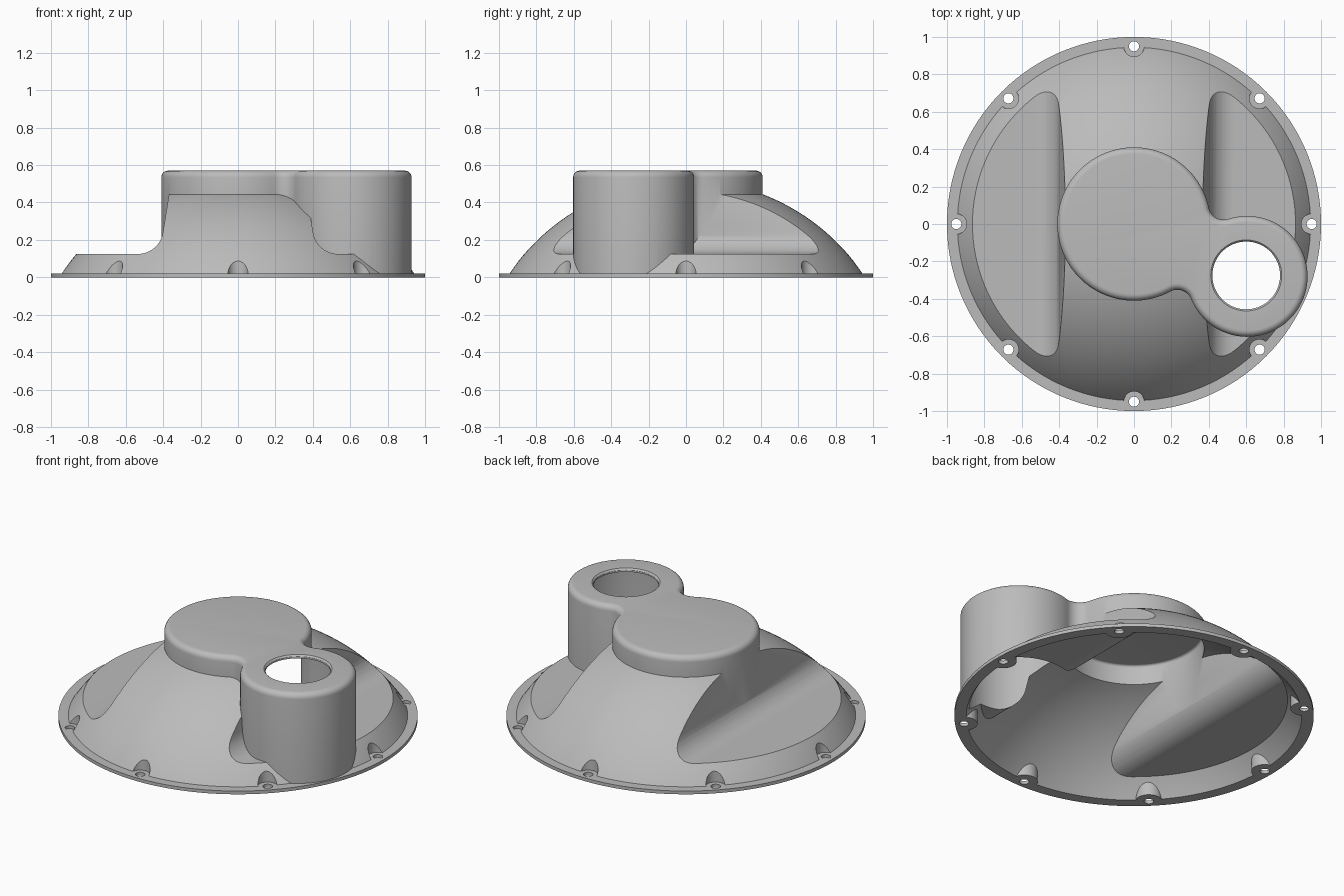
import bpy, bmesh
from math import pi, tau, sin, cos, atan2, sqrt, hypot

cube = bpy.data.objects.get("Cube")
if cube:
    bpy.data.objects.remove(cube, do_unlink=True)

WALL = 0.02
TOP = 0.57
ROUND = 0.035
DOME_R, DOME_Z = 1.142, -0.622
TOWER, TOWER_R = (0, 0), 0.41
PORT, PORT_R = (0.605, -0.28), 0.323
NECK_R = 0.08

grey = bpy.data.materials.new("cast grey")
grey.use_nodes = True
colour = (0.5, 0.5, 0.5, 1)
grey.diffuse_color = colour
grey.node_tree.nodes["Principled BSDF"].inputs["Base Color"].default_value = colour


def loft(name, rings):
    """Closed solid through rings of equal point count."""
    bm = bmesh.new()
    loops = [[bm.verts.new(p) for p in ring] for ring in rings]
    n = len(loops[0])
    for low, high in zip(loops, loops[1:]):
        for i in range(n):
            j = (i + 1) % n
            bm.faces.new((low[i], low[j], high[j], high[i]))
    bm.faces.new(loops[0][::-1])
    bm.faces.new(loops[-1])
    bmesh.ops.recalc_face_normals(bm, faces=bm.faces)
    mesh = bpy.data.meshes.new(name)
    bm.to_mesh(mesh)
    bm.free()
    mesh.materials.append(grey)
    obj = bpy.data.objects.new(name, mesh)
    bpy.context.collection.objects.link(obj)
    return obj


def lathe(name, profile, centre=(0, 0), n=128):
    return loft(name, [[(centre[0] + r * cos(tau * i / n), centre[1] + r * sin(tau * i / n), z)
                        for i in range(n)] for r, z in profile])


def combine(target, tool, operation):
    """Apply a boolean and discard the tool."""
    bpy.context.view_layer.objects.active = target
    mod = target.modifiers.new("combine", "BOOLEAN")
    mod.operation, mod.solver, mod.object = operation, "EXACT", tool
    bpy.ops.object.modifier_apply(modifier=mod.name)
    bpy.data.objects.remove(tool, do_unlink=True)


def dome(name, radius, base):
    """Spherical cap with a short straight skirt below."""
    start = max(base, 0)
    a0 = atan2(start - DOME_Z, sqrt(radius ** 2 - (start - DOME_Z) ** 2))
    profile = [(radius * cos(a), DOME_Z + radius * sin(a))
               for a in (a0 + (pi / 2 - 0.02 - a0) * i / 32 for i in range(33))]
    if base < 0:
        profile.insert(0, (profile[0][0], base))
    return lathe(name, profile)


def side_pocket(side, offset):
    """Flat shelf blending up into a leaning wall, run along y."""
    radius = 0.135 + offset
    cx, cz, lean = 0.535, 0.26, 0.16
    points = [(cx - radius * cos(a), cz - radius * sin(a))
              for a in (lean + (pi / 2 - lean) * i / 14 for i in range(15))]
    x, z = points[0]
    points = [(x - lean * (0.8 - z), 0.8)] + points + [(1.3, cz - radius), (1.3, 0.8)]
    return loft("pocket_cutter", [[(side * x, y, z) for x, z in points] for y in (-1.3, 1.3)])


def arc(centre, radius, start, sweep, n):
    return [(centre[0] + radius * cos(start + sweep * i / n),
             centre[1] + radius * sin(start + sweep * i / n)) for i in range(n)]


def keyhole(offset):
    """Outline of the two round towers joined by filleted necks."""
    dx, dy = PORT[0] - TOWER[0], PORT[1] - TOWER[1]
    d = hypot(dx, dy)
    a, b = TOWER_R + NECK_R, PORT_R + NECK_R
    along = (a * a - b * b + d * d) / (2 * d)
    across = sqrt(a * a - along * along)
    ux, uy = dx / d, dy / d
    upper = (ux * along - uy * across, uy * along + ux * across)
    lower = (ux * along + uy * across, uy * along - ux * across)
    a1, a2 = (atan2(p[1], p[0]) for p in (upper, lower))
    b1, b2 = (atan2(p[1] - PORT[1], p[0] - PORT[0]) for p in (upper, lower))

    def short(angle):
        return (angle + pi) % tau - pi

    neck = NECK_R + offset
    return (arc(TOWER, TOWER_R - offset, a1, (a2 - a1) % tau, 80)
            + arc(lower, neck, a2 + pi, short(b2 - a2), 14)
            + arc(PORT, PORT_R - offset, b2, (b1 - b2) % tau, 72)
            + arc(upper, neck, b1 + pi, short(a1 - b1), 14))


def towers(name, offset, base):
    top, edge = TOP - offset, ROUND - offset
    steps = [(base, offset)]
    for i in range(7):
        t = pi / 2 * i / 6
        steps.append((top - edge + edge * sin(t), offset + edge * (1 - cos(t))))
    return loft(name, [[(x, y, z) for x, y in keyhole(o)] for z, o in steps])


def bolt_cylinders(radius, low, high):
    for i in range(8):
        spot = (0.95 * cos(tau * i / 8), 0.95 * sin(tau * i / 8))
        yield lathe("bolt_cutter", [(radius, low), (radius, high)], spot, 32)


# Outer form: dome with shelves and bolt notches, then flange and towers
housing = dome("domed_housing", DOME_R, 0.005)
for side in (-1, 1):
    combine(housing, side_pocket(side, 0), "DIFFERENCE")
for cutter in bolt_cylinders(0.055, -0.1, 0.3):
    combine(housing, cutter, "DIFFERENCE")
combine(housing, lathe("flange", [(1, 0), (1, 0.02)]), "UNION")
combine(housing, towers("towers", 0, 0.008), "UNION")

# Inner cavity follows the outer form one wall thickness inside
cavity = dome("cavity", DOME_R - WALL, -0.05)
for side in (-1, 1):
    combine(cavity, side_pocket(side, WALL), "DIFFERENCE")
for cutter in bolt_cylinders(0.055 + WALL, -0.1, 0.3):
    combine(cavity, cutter, "DIFFERENCE")
combine(cavity, towers("tower_cavity", WALL, 0.021), "UNION")
combine(housing, cavity, "DIFFERENCE")

# Port opening with eased lip, and bolt holes
combine(housing, lathe("port_cutter", [(0.181, 0.4), (0.181, 0.56), (0.185, 0.566), (0.196, 0.575)],
                       (0.6, -0.275), 72), "DIFFERENCE")
for cutter in bolt_cylinders(0.027, -0.1, 0.1):
    combine(housing, cutter, "DIFFERENCE")

bpy.ops.object.select_all(action="DESELECT")
housing.select_set(True)
bpy.context.view_layer.objects.active = housing
bpy.ops.object.shade_smooth_by_angle(angle=0.5)
